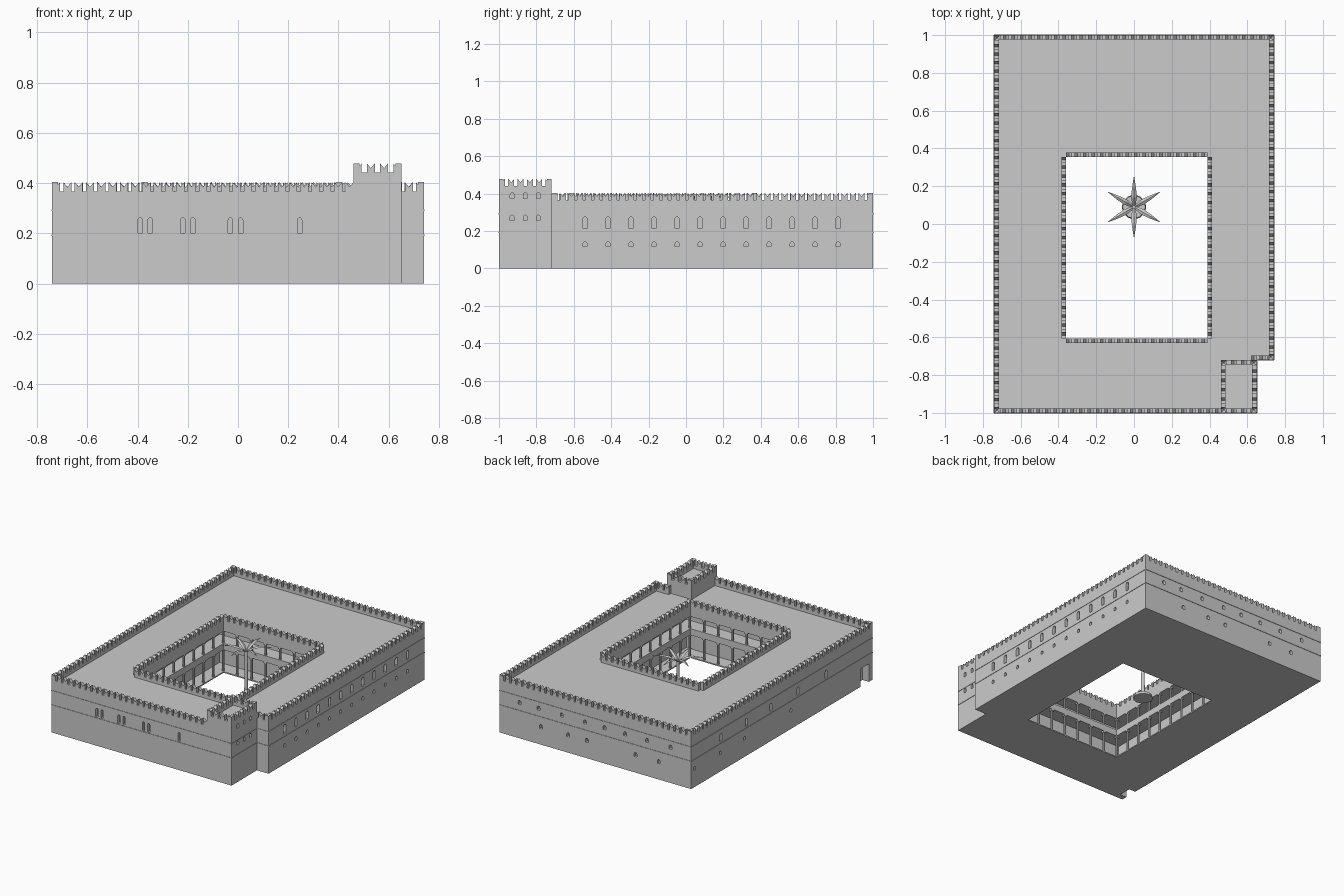
import bpy, bmesh
from math import cos, sin, pi, atan2
from mathutils import Vector, Matrix

old = bpy.data.objects.get("Cube")
if old:
    bpy.data.objects.remove(old, do_unlink=True)

stone = bpy.data.materials.new("pale_grey_stone")
stone.use_nodes = True
GREY = (0.6, 0.6, 0.6, 1)
stone.diffuse_color = GREY
stone.node_tree.nodes["Principled BSDF"].inputs["Base Color"].default_value = GREY

ROOF, RAIL, TOWER_ROOF, TOWER_RAIL = 0.345, 0.367, 0.42, 0.442
X, Y = 0.74, 1.0
TX0, TX1, TY = 0.46, 0.65, -0.72          # corner tower
HX0, HX1, HY0, HY1 = -0.36, 0.39, -0.605, 0.355   # courtyard
DEPTH = 0.1                               # gallery depth


def finish(name, bm):
    bmesh.ops.recalc_face_normals(bm, faces=bm.faces[:])
    mesh = bpy.data.meshes.new(name)
    bm.to_mesh(mesh)
    bm.free()
    mesh.materials.append(stone)
    obj = bpy.data.objects.new(name, mesh)
    bpy.context.collection.objects.link(obj)
    return obj


def box(bm, x0, x1, y0, y1, z0, z1, turn=Matrix()):
    size = Matrix.Diagonal((x1 - x0, y1 - y0, z1 - z0, 1))
    place = Matrix.Translation(((x0 + x1) / 2, (y0 + y1) / 2, (z0 + z1) / 2))
    bmesh.ops.create_cube(bm, size=1, matrix=turn @ place @ size)


def rect(grow=0):
    """Courtyard corners, clockwise."""
    a, b, c, d = HX0 - grow, HX1 + grow, HY0 - grow, HY1 + grow
    return [(a, c), (a, d), (b, d), (b, c)]


def slab(bm, loops, z0, z1):
    """Extrude an outline with holes."""
    edges = []
    for loop in loops:
        vs = [bm.verts.new((x, y, z0)) for x, y in loop]
        edges += [bm.edges.new((vs[i - 1], vs[i])) for i in range(len(vs))]
    fill = bmesh.ops.triangle_fill(bm, edges=edges, use_beauty=True)
    faces = [f for f in fill["geom"] if isinstance(f, bmesh.types.BMFace)]
    ext = bmesh.ops.extrude_face_region(bm, geom=faces, use_keep_orig=True)
    up = [v for v in ext["geom"] if isinstance(v, bmesh.types.BMVert)]
    bmesh.ops.translate(bm, verts=up, vec=(0, 0, z1 - z0))


def prism(bm, pts, y0, y1, turn):
    """Extrude an x-z profile along local y."""
    a = [bm.verts.new(turn @ Vector((x, y0, z))) for x, z in pts]
    b = [bm.verts.new(turn @ Vector((x, y1, z))) for x, z in pts]
    bm.faces.new(a)
    bm.faces.new(b[::-1])
    for i in range(len(pts)):
        bm.faces.new((a[i - 1], a[i], b[i], b[i - 1]))


def frame(p, q):
    """Local x runs from p to q, local y points into the masonry."""
    p, q = Vector((*p, 0)), Vector((*q, 0))
    d = q - p
    return Matrix.Translation(p) @ Matrix.Rotation(atan2(d.y, d.x), 4, "Z"), d.length


def battlement(bm, p, q, base, rail):
    """Parapet with swallow-tail merlons."""
    turn, length = frame(p, q)
    box(bm, 0, length, 0, 0.024, base, rail, turn)
    w, n = 0.032, max(2, round(length / 0.045))
    for i in range(n):
        c = w / 2 + (length - w) * i / (n - 1)
        l, r = c - w / 2, c + w / 2
        prism(bm, [(l, rail), (r, rail), (r, rail + 0.037),
                   (c, rail + 0.018), (l, rail + 0.037)], 0, 0.024, turn)


# Main block with the courtyard and the corner notch
outline = [(-X, -Y), (TX1, -Y), (TX1, TY), (X, TY), (X, Y), (-X, Y)]
bm = bmesh.new()
slab(bm, [outline, rect(DEPTH)], 0, ROOF)
body = finish("main_block", bm)

# Raised top of the corner tower
bm = bmesh.new()
box(bm, TX0, TX1, -Y, TY, ROOF, TOWER_ROOF)
tower = finish("tower_top", bm)

# Window and door cutters
FRONT, RIGHT, BACK, LEFT = 0, pi / 2, pi, -pi / 2


def window(bm, side, along, z, w, h, wall):
    """Round-headed opening; along is x or y on the wall."""
    if side in (FRONT, BACK):
        pos = (along, wall, z)
    else:
        pos = (wall, along, z)
    turn = Matrix.Translation(pos) @ Matrix.Rotation(side, 4, "Z")
    r = w / 2
    pts = [(-r, -h / 2), (r, -h / 2)]
    pts += [(r * cos(pi * k / 6), h / 2 - r + r * sin(pi * k / 6)) for k in range(7)]
    prism(bm, pts, -0.02, 0.02, turn)


def apply_cut(target, bm, name):
    cutter = finish(name, bm)
    cutter.hide_render = True
    mod = target.modifiers.new("openings", "BOOLEAN")
    mod.object, mod.operation, mod.solver = cutter, "DIFFERENCE", "EXACT"
    bpy.context.view_layer.objects.active = target
    bpy.ops.object.modifier_apply(modifier=mod.name)
    bpy.data.objects.remove(cutter, do_unlink=True)


bm = bmesh.new()
for i in range(12):
    y = -0.54 + i * 0.123
    window(bm, RIGHT, y, 0.13, 0.02, 0.025, X)
    window(bm, RIGHT, y, 0.245, 0.026, 0.06, X)
for x in (-0.39, -0.35, -0.22, -0.18, -0.03, 0.01, 0.245):
    window(bm, FRONT, x, 0.232, 0.018, 0.06, -Y)
for x in (0.585, 0.44, 0.26, 0.08, -0.07, -0.23, -0.4, -0.58):
    window(bm, BACK, x, 0.25, 0.022, 0.028, Y)
for x in (0.42, 0.21, 0.065, -0.31, -0.49):
    window(bm, BACK, x, 0.125, 0.022, 0.028, Y)
for y in (0.67, 0.39, 0.12, -0.18, -0.49):
    window(bm, LEFT, y, 0.235, 0.022, 0.055, -X)
for y in (0.96, 0.68, 0.41, -0.1):
    window(bm, LEFT, y, 0.13, 0.02, 0.025, -X)
for y in (-0.93, -0.86, -0.79):
    window(bm, RIGHT, y, 0.27, 0.02, 0.03, TX1)
box(bm, -X - 0.02, -X + 0.05, -0.96, -0.87, -0.02, 0.125)    # gateway
apply_cut(body, bm, "wall_cutter")

bm = bmesh.new()
for y in (-0.93, -0.86, -0.79):
    window(bm, RIGHT, y, 0.39, 0.02, 0.03, TX1)
apply_cut(tower, bm, "tower_cutter")

# String courses around the outer walls
bm = bmesh.new()
for i in range(len(outline)):
    turn, length = frame(outline[i - 1], outline[i])
    for z in (0.192, 0.292):
        box(bm, 0, length, -0.003, 0.002, z - 0.003, z + 0.003, turn)
finish("string_courses", bm)

# Battlements on outer wall, courtyard and tower
bm = bmesh.new()
wall = [(TX1 - 0.03, TY), (X, TY), (X, Y), (-X, Y), (-X, -Y), (TX0, -Y)]
for p, q in zip(wall, wall[1:]):
    battlement(bm, p, q, ROOF, RAIL)
finish("outer_battlements", bm)

bm = bmesh.new()
court = rect()
for i in range(4):
    battlement(bm, court[i - 1], court[i], ROOF, RAIL)
finish("courtyard_battlements", bm)

bm = bmesh.new()
top = [(TX0, -Y), (TX1, -Y), (TX1, TY), (TX0, TY)]
for i in range(4):
    battlement(bm, top[i - 1], top[i], TOWER_ROOF, TOWER_RAIL)
finish("tower_battlements", bm)

# Two-storey gallery: floors and bands, then columns
bm = bmesh.new()
for z0, z1 in ((0, 0.008), (0.16, 0.205), (0.29, ROOF)):
    slab(bm, [rect(DEPTH), rect()], z0, z1)
finish("gallery_floors", bm)

bm = bmesh.new()
line = rect(0.01)
for i in range(4):
    a, b = Vector(line[i - 1]), Vector(line[i])
    n = round((b - a).length / 0.107)
    for k in range(n):
        p = a.lerp(b, k / n)
        for z0, z1 in ((0.008, 0.16), (0.205, 0.29)):
            bmesh.ops.create_cone(
                bm, cap_ends=True, segments=8, radius1=0.008, radius2=0.008,
                depth=z1 - z0, matrix=Matrix.Translation((p.x, p.y, (z0 + z1) / 2)))
            box(bm, p.x - 0.01, p.x + 0.01, p.y - 0.01, p.y + 0.01, z1 - 0.01, z1)
finish("gallery_columns", bm)

# Palm in the courtyard
PALM = Vector((0, 0.09, 0))
bm = bmesh.new()
for r1, r2, z0, z1 in ((0.065, 0.06, 0, 0.02), (0.013, 0.009, 0.02, 0.36)):
    bmesh.ops.create_cone(bm, cap_ends=True, segments=12, radius1=r1, radius2=r2,
                          depth=z1 - z0,
                          matrix=Matrix.Translation(PALM + Vector((0, 0, (z0 + z1) / 2))))
finish("palm_trunk_and_basin", bm)

bm = bmesh.new()
spine = [(0, 0.35, 0.006), (0.05, 0.38, 0.015), (0.1, 0.39, 0.011), (0.16, 0.38, 0.001)]
for k in range(6):
    turn = Matrix.Translation(PALM) @ Matrix.Rotation(pi / 2 + k * pi / 3, 4, "Z")
    rows = []
    for r, z, w in spine:
        ring = [(r, -w, z - w / 2), (r, 0, z), (r, w, z - w / 2), (r, 0, z - w / 2 - 0.003)]
        rows.append([bm.verts.new(turn @ Vector(p)) for p in ring])
    for u, v in zip(rows, rows[1:]):
        for j in range(4):
            bm.faces.new((u[j - 1], u[j], v[j], v[j - 1]))
    bm.faces.new(rows[0])
    bm.faces.new(rows[-1][::-1])
finish("palm_fronds", bm)
